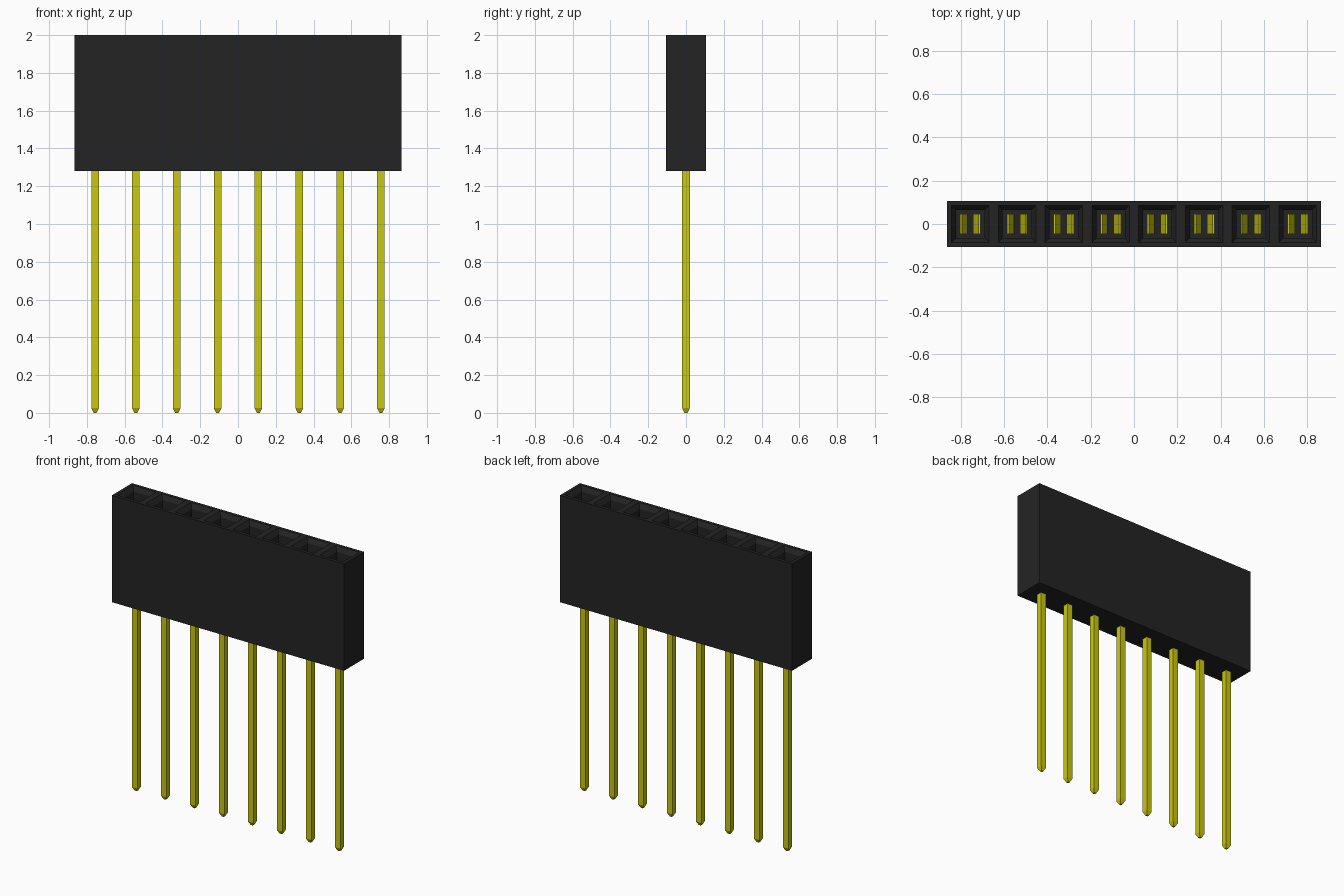
import bpy, bmesh
from mathutils import Matrix, Vector

if "Cube" in bpy.data.objects:
    bpy.data.objects.remove(bpy.data.objects["Cube"], do_unlink=True)

COUNT, PITCH = 8, 0.2162
HALF_X, HALF_Y = COUNT * PITCH / 2, 0.107
BOTTOM, TOP, FLOOR = 1.28, 2.0, 1.34


def material(name, rgb):
    m = bpy.data.materials.new(name)
    m.use_nodes = True
    m.diffuse_color = (*rgb, 1)
    m.node_tree.nodes["Principled BSDF"].inputs["Base Color"].default_value = (*rgb, 1)
    return m


def finish(bm, name, mat):
    bmesh.ops.recalc_face_normals(bm, faces=bm.faces)
    me = bpy.data.meshes.new(name)
    bm.to_mesh(me)
    bm.free()
    me.materials.append(mat)
    ob = bpy.data.objects.new(name, me)
    bpy.context.collection.objects.link(ob)
    return ob


def box(bm, lo, hi):
    lo, hi = Vector(lo), Vector(hi)
    mat = Matrix.Translation((lo + hi) / 2) @ Matrix.Diagonal((*(hi - lo), 1))
    return bmesh.ops.create_cube(bm, size=1, matrix=mat)["verts"]


black = material("black plastic", (0.0175, 0.0175, 0.0175))
gold = material("yellow metal", (0.58, 0.57, 0.006))

# Housing: a block cut into one cell per contact
bm = bmesh.new()
box(bm, (-HALF_X, -HALF_Y, BOTTOM), (HALF_X, HALF_Y, TOP))
for i in range(1, COUNT):
    bmesh.ops.bisect_plane(bm, geom=bm.verts[:] + bm.edges[:] + bm.faces[:],
                           plane_co=(-HALF_X + i * PITCH, 0, 0), plane_no=(1, 0, 0))
# Each cell top gets a rim, a sloped lead-in and a deep well
cells = [f for f in bm.faces if f.normal.z > 0.9]
bmesh.ops.inset_individual(bm, faces=cells, thickness=0.03)
bmesh.ops.inset_individual(bm, faces=cells, thickness=0.029, depth=-0.03)
for f in cells:
    wall = bmesh.ops.extrude_discrete_faces(bm, faces=[f])["faces"][0]
    for v in wall.verts:
        v.co.z = FLOOR
# Merge the outer walls back into single flat faces
seams = [e for e in bm.edges if len(e.link_faces) == 2
         and all(abs(f.normal.y) > 0.9 and abs(f.calc_center_median().y) > HALF_Y - 0.001
                 for f in e.link_faces)]
bmesh.ops.dissolve_edges(bm, edges=seams, use_verts=False)
finish(bm, "housing", black)

# Spring leaf outline: offset from the socket centre and height
LEAF = [(0.044, FLOOR), (0.044, 1.45), (0.012, 1.76), (0.014, 1.79), (0.038, 1.86)]
THICK = 0.009
LEAF_Y = 0.047

for i in range(COUNT):
    x = (i - (COUNT - 1) / 2) * PITCH

    # Square pin with a tapered tip
    bm = bmesh.new()
    shaft = box(bm, (x - 0.02, -0.02, 0.025), (x + 0.02, 0.02, FLOOR - 0.01))
    tip = [f for f in bm.faces if f.calc_center_median().z < 0.03]
    new = bmesh.ops.extrude_face_region(bm, geom=tip)["geom"]
    bmesh.ops.delete(bm, geom=tip, context="FACES_ONLY")
    for v in [g for g in new if isinstance(g, bmesh.types.BMVert)]:
        v.co = (x + (v.co.x - x) * 0.4, v.co.y * 0.4, 0)
    finish(bm, f"pin_{i + 1}", gold)

    # Pair of mirrored spring leaves inside the socket
    bm = bmesh.new()
    for side in (-1, 1):
        outline = LEAF + [(px + THICK, pz) for px, pz in reversed(LEAF)]
        outline = [(min(px, 0.0475), pz) for px, pz in outline]
        face = bm.faces.new([bm.verts.new((x + side * px, -LEAF_Y, pz)) for px, pz in outline])
        ext = bmesh.ops.extrude_face_region(bm, geom=[face])["geom"]
        bmesh.ops.translate(bm, vec=(0, 2 * LEAF_Y, 0),
                            verts=[g for g in ext if isinstance(g, bmesh.types.BMVert)])
    # The extruded source face is kept as the front cap
    finish(bm, f"contact_{i + 1}", gold)
